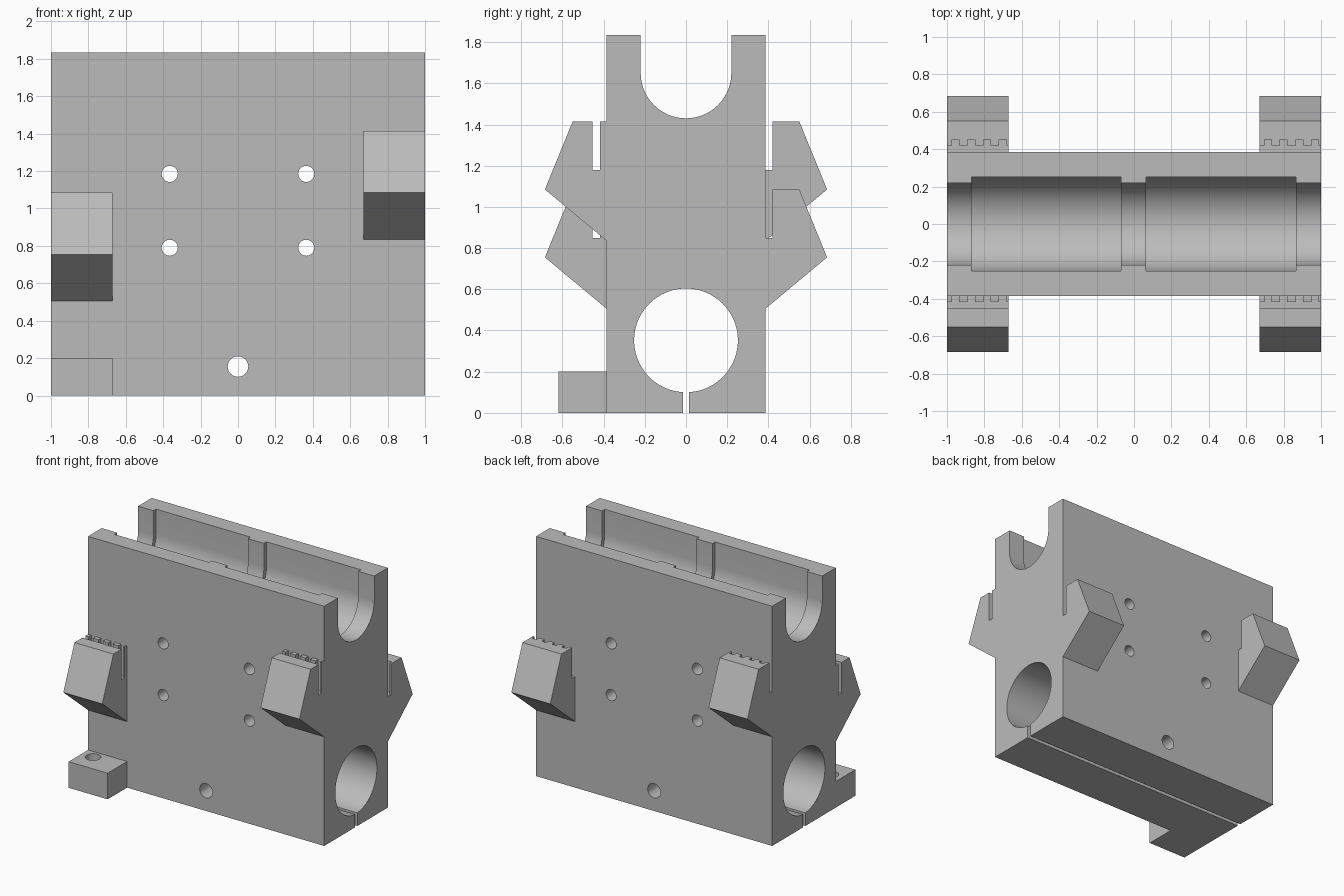
import bpy, bmesh, math
from mathutils import Matrix

cube = bpy.data.objects.get("Cube")
if cube:
    bpy.data.objects.remove(cube, do_unlink=True)

grey = bpy.data.materials.new("plain_grey")
grey.use_nodes = True
color = (0.5, 0.5, 0.5, 1)
grey.diffuse_color = color
grey.node_tree.nodes["Principled BSDF"].inputs["Base Color"].default_value = color

WALL = 0.385     # half depth of the block
TOP = 1.835
CLIP_W = 0.33


def to_object(name, bm):
    bmesh.ops.recalc_face_normals(bm, faces=bm.faces)
    mesh = bpy.data.meshes.new(name)
    bm.to_mesh(mesh)
    bm.free()
    mesh.materials.append(grey)
    ob = bpy.data.objects.new(name, mesh)
    bpy.context.collection.objects.link(ob)
    return ob


def add_prism(bm, outline, x0, x1):
    """Extrude a (y, z) outline along x."""
    face = bm.faces.new([bm.verts.new((x0, y, z)) for y, z in outline])
    new = bmesh.ops.extrude_face_region(bm, geom=[face])["geom"]
    verts = [v for v in new if isinstance(v, bmesh.types.BMVert)]
    bmesh.ops.translate(bm, verts=verts, vec=(x1 - x0, 0, 0))


def prism(name, outline, x0, x1):
    bm = bmesh.new()
    add_prism(bm, outline, x0, x1)
    return to_object(name, bm)


def rect(y0, y1, z0, z1):
    return [(y0, z0), (y1, z0), (y1, z1), (y0, z1)]


def arc(cz, r, a0, a1, n):
    angles = [a0 + (a1 - a0) * i / n for i in range(n + 1)]
    return [(r * math.cos(a), cz + r * math.sin(a)) for a in angles]


def channel(r, top):
    """U-shaped outline, listed from right to left."""
    return [(r, top)] + arc(1.65, r, 0, -math.pi, 32) + [(-r, top)]


def rod(radius, length, center, along_y=True):
    bm = bmesh.new()
    bmesh.ops.create_cone(bm, cap_ends=True, segments=32, radius1=radius,
                          radius2=radius, depth=length)
    turn = Matrix.Rotation(math.pi / 2 if along_y else 0, 4, "X")
    bm.transform(Matrix.Translation(center) @ turn)
    return to_object("cutter", bm)


def cut(target, cutter):
    cutter.hide_render = True
    mod = target.modifiers.new("cut", "BOOLEAN")
    mod.operation, mod.solver, mod.object = "DIFFERENCE", "EXACT", cutter
    bpy.context.view_layer.objects.active = target
    bpy.ops.object.modifier_apply(modifier=mod.name)
    bpy.data.objects.remove(cutter, do_unlink=True)


# Main block with the clamped bore below and the open channel on top
slit, bore_r = 0.015, 0.252
gap = math.asin(slit / bore_r)
bore = arc(0.352, bore_r, -math.pi / 2 - gap, -math.pi * 2.5 + gap, 64)
outline = ([(-WALL, 0), (-slit, 0)] + bore + [(slit, 0), (WALL, 0), (WALL, TOP)]
           + channel(0.22, TOP) + [(-WALL, TOP)])
block = prism("main_block", outline, -1, 1)

# Two wider pockets in the channel
for x in (-0.87, 0.065):
    cut(block, prism("cutter", channel(0.252, TOP + 0.1), x, x + 0.8))

# Screw holes from front to back
for x in (-0.365, 0.365):
    for z in (0.79, 1.185):
        cut(block, rod(0.043, 1, (x, 0, z)))
cut(block, rod(0.055, 1, (0, 0, 0.155)))

# Foot with a blind hole
foot = prism("mounting_foot", rect(-0.62, -WALL, 0, 0.2), -1, -1 + CLIP_W)
cut(foot, rod(0.055, 0.2, (-0.905, -0.46, 0.17), along_y=False))


def belt_clip(name, x0, side, drop, teeth):
    """Hooked clip with a toothed belt slot; drop lowers it."""
    shape = [(WALL, 0.835), (0.685, 1.085), (0.55, 1.415),
             (0.453, 1.415), (0.453, 1.18), (WALL, 1.18)]
    bm = bmesh.new()
    add_prism(bm, [(side * y, z - drop) for y, z in shape], x0, x0 + CLIP_W)
    # Teeth fill the spaces between four even notches
    edges = [x0]
    for i in range(4):
        start = x0 + 0.027 + 0.084 * i
        edges += [start, start + 0.038]
    edges.append(x0 + CLIP_W)
    y0, y1 = teeth
    for a, b in zip(edges[::2], edges[1::2]):
        add_prism(bm, rect(side * y0, side * y1, 1.18 - drop, 1.415 - drop), a, b)
    return to_object(name, bm)


# Front teeth sit on the block, back teeth on the hook
on_block, on_hook = (WALL, 0.418), (0.42, 0.453)
belt_clip("front_left_clip", 1 - CLIP_W, -1, 0, on_block)
belt_clip("front_right_clip", -1, -1, 0.33, on_block)
belt_clip("back_left_clip", 1 - CLIP_W, 1, 0.33, on_hook)
belt_clip("back_right_clip", -1, 1, 0, on_hook)

# Smooth the round surfaces, keep the edges sharp
bpy.ops.object.select_all(action="DESELECT")
for ob in (block, foot):
    ob.select_set(True)
bpy.context.view_layer.objects.active = block
bpy.ops.object.shade_smooth_by_angle(angle=math.radians(30))
